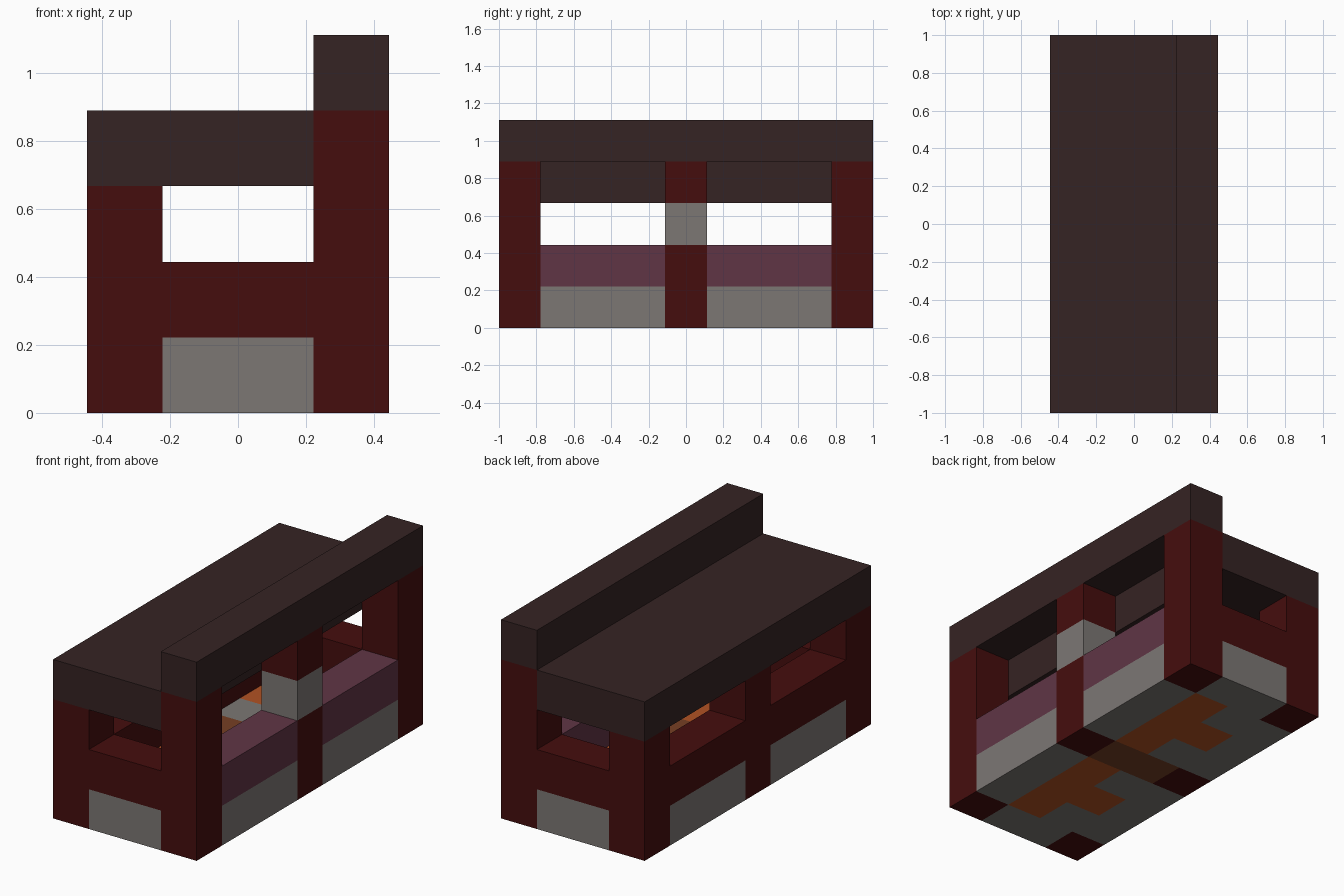
import bpy
import bmesh
from itertools import product
from mathutils import Vector

old = bpy.data.objects.get("Cube")
if old:
    bpy.data.objects.remove(old, do_unlink=True)

# Everything sits on a block grid: 4 wide, 9 deep, 5 high
U = 2 / 9
ORIGIN = Vector((-2 * U, -1, 0))
BAYS = [(1, 4), (5, 8)]


def linear(c):
    c /= 255
    return c / 12.92 if c <= 0.04045 else ((c + 0.055) / 1.055) ** 2.4


def material(name, *rgb):
    mat = bpy.data.materials.new(name)
    col = [linear(c) for c in rgb] + [1]
    mat.diffuse_color = col
    mat.use_nodes = True
    bsdf = next(n for n in mat.node_tree.nodes if n.type == "BSDF_PRINCIPLED")
    bsdf.inputs["Base Color"].default_value = col
    return mat


def box(x, y, z):
    """Grid cells in the given half-open ranges."""
    return set(product(range(*x), range(*y), range(*z)))


def union(boxes):
    return set().union(*boxes)


red = material("dark red", 69, 13, 13)
brown = material("dark brown", 53, 35, 35)
grey = material("stone grey", 124, 119, 116)
plum = material("plum", 96, 53, 69)
orange = material("ember orange", 178, 82, 35)
rust = material("rust brown", 118, 63, 36)

parts = {}

# Roof slab and the raised beam along one side
parts["roof_slab"] = (brown, box((0, 3), (0, 9), (3, 4)))
parts["top_beam"] = (brown, box((3, 4), (0, 9), (4, 5)))

# Posts
parts["low_posts"] = (red, union(box((0, 1), (y, y + 1), (0, 3)) for y in (0, 4, 8)))
parts["tall_posts"] = (red, union(box((3, 4), (y, y + 1), (0, 4)) for y in (0, 8)))
parts["middle_post"] = (red, box((3, 4), (4, 5), (0, 2)) | box((3, 4), (4, 5), (3, 4)))
parts["middle_post_stone"] = (grey, box((3, 4), (4, 5), (2, 3)))

# Rails around the ends and the low side, counters on the open side
parts["end_rails"] = (red, union(box((1, 3), (y, y + 1), (1, 2)) for y in (0, 8)))
parts["side_rails"] = (red, union(box((0, 1), bay, (1, 2)) for bay in BAYS))
parts["counters"] = (plum, union(box((3, 4), bay, (1, 2)) for bay in BAYS))

# Hearth beds and divider set into the stone base
embers = union(box((2, 3), bay, (0, 1)) | box((1, 2), (bay[0] + 1, bay[0] + 2), (0, 1))
               for bay in BAYS)
divider = box((1, 3), (4, 5), (0, 1))
parts["ember_beds"] = (orange, embers)
parts["hearth_divider"] = (rust, divider)
taken = union(cells for _, cells in parts.values())
parts["stone_base"] = (grey, box((0, 4), (0, 9), (0, 1)) - taken)

solid = union(cells for _, cells in parts.values())


def build(name, mat, cells):
    """Skin a part with only its exposed faces, merged into large flat ones."""
    bm = bmesh.new()
    for cell in sorted(cells):
        for axis, sign in product(range(3), (-1, 1)):
            near = list(cell)
            near[axis] += sign
            if tuple(near) in solid:
                continue
            n, a, b = (Vector((0, 0, 0)) for _ in range(3))
            n[axis] = sign / 2
            a[(axis + 1) % 3] = 0.5
            b[(axis + 2) % 3] = 0.5 * sign
            mid = Vector(cell) + Vector((0.5, 0.5, 0.5)) + n
            corners = (mid - a - b, mid + a - b, mid + a + b, mid - a + b)
            bm.faces.new([bm.verts.new(ORIGIN + c * U) for c in corners])
    bmesh.ops.remove_doubles(bm, verts=bm.verts, dist=0.001)
    bmesh.ops.dissolve_limit(bm, angle_limit=0.01, verts=bm.verts, edges=bm.edges)
    mesh = bpy.data.meshes.new(name)
    bm.to_mesh(mesh)
    bm.free()
    mesh.materials.append(mat)
    bpy.context.collection.objects.link(bpy.data.objects.new(name, mesh))


for part_name, (mat, cells) in parts.items():
    build(part_name, mat, cells)
